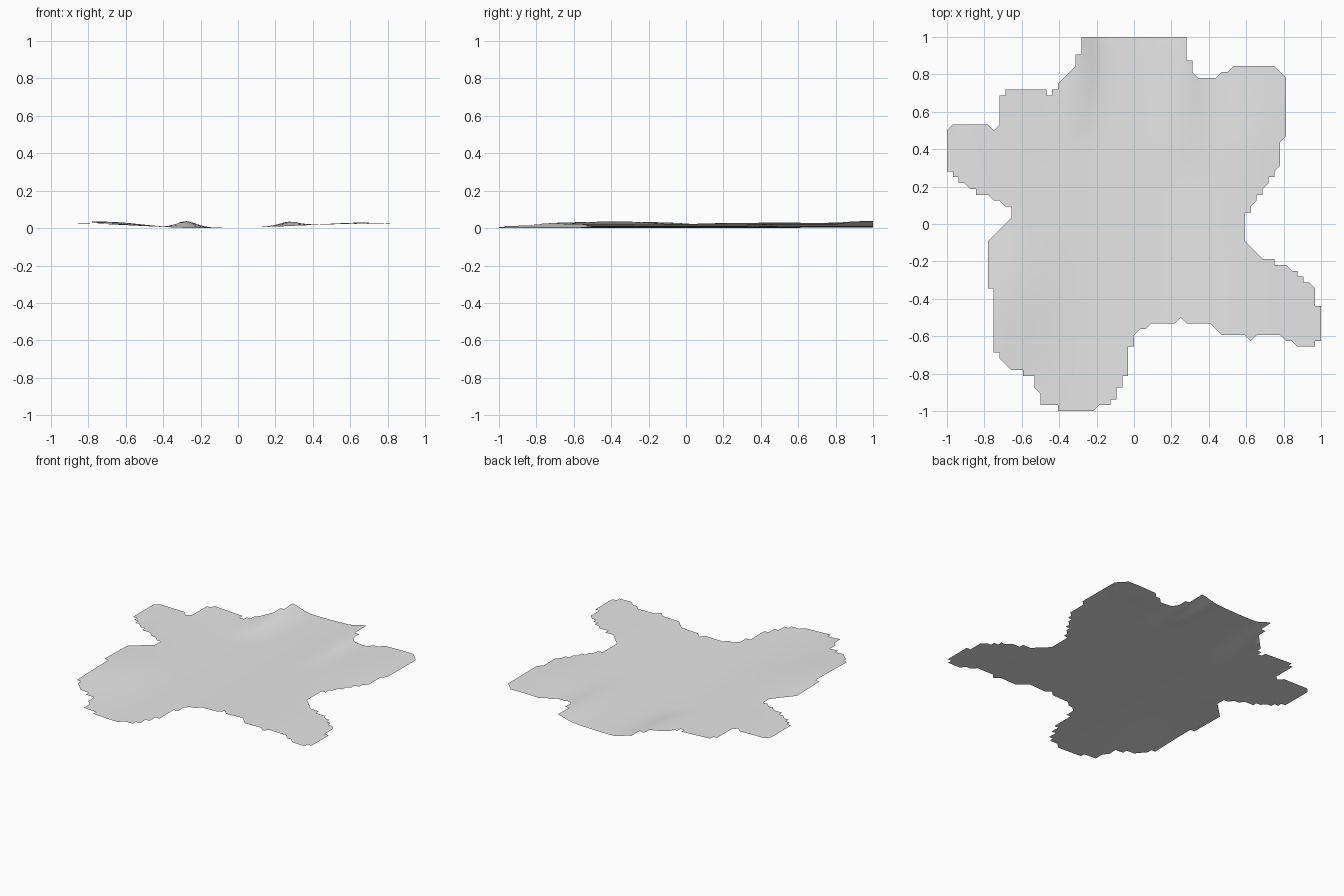
import bpy
import bmesh
from math import exp
from mathutils import Vector

start_cube = bpy.data.objects.get("Cube")
if start_cube:
    bpy.data.objects.remove(start_cube, do_unlink=True)

# The sheet is made of square cells; the shoreline is measured in whole cells
HALF = 32
SHORELINE = [
    (-9, 32), (9, 32), (9, 28), (10, 28), (10, 26), (11, 25), (14, 25),
    (17, 27), (24, 27), (26, 25), (26, 15), (25, 14), (25, 10),
    (22, 6), (19, 1), (19, -3), (22, -6), (26, -7), (31, -11),
    (31, -14), (32, -14), (32, -19), (31, -21), (28, -21), (25, -19),
    (21, -19), (20, -20), (19, -19), (15, -19), (13, -17), (9, -17),
    (8, -16), (7, -17), (3, -17), (0, -19), (0, -21), (-1, -21),
    (-1, -25), (-4, -31), (-6, -31), (-7, -32), (-13, -32), (-13, -31),
    (-16, -31), (-17, -26), (-21, -25), (-23, -23), (-24, -21),
    (-24, -11), (-25, -11), (-25, -3), (-21, 1), (-21, 3), (-26, 5),
    (-31, 8), (-32, 10), (-32, 16), (-31, 17), (-25, 17), (-24, 16),
    (-23, 17), (-23, 21), (-22, 23), (-16, 23), (-14, 22), (-13, 24),
    (-10, 27), (-10, 29), (-9, 29),
]

# Cross-section of the broad valley: x position and ground height
VALLEY = [(-1, .03), (-.78, .027), (-.42, .009), (-.25, .002), (0, .005),
          (.2, .01), (.45, .021), (.65, .026), (1, .021)]


def smoothstep(low, high, value):
    t = min(max((value - low) / (high - low), 0), 1)
    return t * t * (3 - 2 * t)


def bell(value, middle, width):
    return exp(-((value - middle) / width) ** 2)


def ground_height(x, y):
    height = VALLEY[-1][1]
    for (xa, za), (xb, zb) in zip(VALLEY, VALLEY[1:]):
        if xa <= x <= xb:
            height = za + (zb - za) * (x - xa) / (xb - xa)
            break
    # Two ridges flanking the valley mouth at the back
    height += .037 * bell(x, -.28, .08) * smoothstep(.4, 1, y)
    height += .024 * bell(x, .28, .08) * smoothstep(.2, 1, y)
    # Low hills on the front left and back right lobes
    height += .014 * bell(x, -.66, .2) * bell(y, -.38, .35)
    height += .006 * bell(x, .65, .2) * bell(y, .5, .3)
    return height


def inside_shoreline(x, y):
    inside = False
    for (xa, ya), (xb, yb) in zip(SHORELINE, SHORELINE[1:] + SHORELINE[:1]):
        if (ya > y) != (yb > y) and x < xa + (xb - xa) * (y - ya) / (yb - ya):
            inside = not inside
    return inside


def cell_corners(column, row):
    """Corners kept for one cell: a quad, a cut-off triangle, or nothing."""
    corners = [(column, row), (column + 1, row),
               (column + 1, row + 1), (column, row + 1)]
    middle = Vector((column + .5, row + .5))
    sides = []
    for i in range(4):
        edge_middle = (Vector(corners[i]) + Vector(corners[i - 3])) / 2
        sides.append(inside_shoreline(*middle.lerp(edge_middle, .6)))
    if sum(sides) > 2:
        return corners
    for i in range(4):
        if sides[i] and sides[i - 3]:
            return [corners[i], corners[i - 3], corners[i - 2]]
    return []


# Ground sheet
bm = bmesh.new()
points = {}
for column in range(-HALF, HALF):
    for row in range(-HALF, HALF):
        face = []
        for corner in cell_corners(column, row):
            if corner not in points:
                x, y = corner[0] / HALF, corner[1] / HALF
                points[corner] = bm.verts.new((x, y, ground_height(x, y)))
            face.append(points[corner])
        if face:
            bm.faces.new(face)

# Soften the relief and rest its lowest point on the floor
inner = [v for v in bm.verts if not v.is_boundary]
for _ in range(3):
    bmesh.ops.smooth_vert(bm, verts=inner, factor=.5, use_axis_z=True)
lowest = min(v.co.z for v in bm.verts)
bmesh.ops.translate(bm, verts=bm.verts, vec=(0, 0, -lowest))

mesh = bpy.data.meshes.new("ground_sheet")
bm.to_mesh(mesh)
bm.free()
ground = bpy.data.objects.new("ground_sheet", mesh)
bpy.context.collection.objects.link(ground)

# Plain grey ground
grey = bpy.data.materials.new("light_grey")
grey.use_nodes = True
colour = (.8, .8, .8, 1)
grey.diffuse_color = colour
grey.node_tree.nodes["Principled BSDF"].inputs["Base Color"].default_value = colour
mesh.materials.append(grey)

bpy.context.view_layer.objects.active = ground
ground.select_set(True)
bpy.ops.object.shade_smooth_by_angle()
